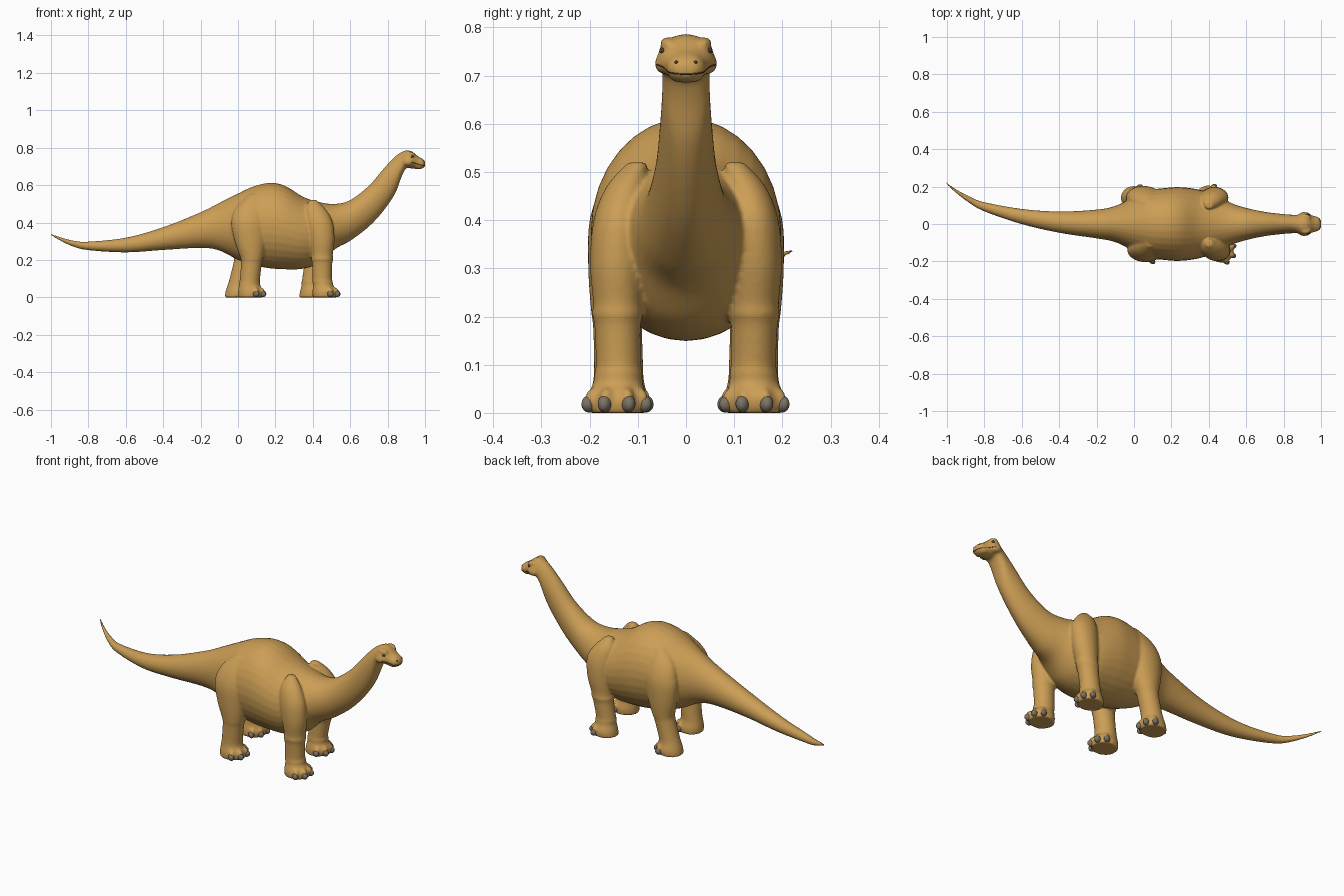
import bpy, bmesh
from math import sin, cos, pi, radians
from mathutils import Vector, Matrix
from mathutils.bvhtree import BVHTree

cube = bpy.data.objects.get("Cube")
if cube:
    bpy.data.objects.remove(cube, do_unlink=True)


def material(name, colour):
    mat = bpy.data.materials.new(name)
    mat.use_nodes = True
    mat.diffuse_color = (*colour, 1)
    mat.node_tree.nodes["Principled BSDF"].inputs["Base Color"].default_value = (*colour, 1)
    return mat


TAN = material("tan skin", (0.60, 0.34, 0.09))
GREY = material("grey claw", (0.20, 0.17, 0.13))
DARK = material("dark brown", (0.09, 0.05, 0.02))


def add_object(name, bm, mat):
    """Turn a bmesh into a smooth-shaded object."""
    bmesh.ops.recalc_face_normals(bm, faces=bm.faces)
    mesh = bpy.data.meshes.new(name)
    bm.to_mesh(mesh)
    bm.free()
    mesh.materials.append(mat)
    mesh.polygons.foreach_set("use_smooth", [True] * len(mesh.polygons))
    obj = bpy.data.objects.new(name, mesh)
    bpy.context.collection.objects.link(obj)
    return obj


def spline(stations, steps=6):
    """Smooth interpolation through a list of number tuples."""
    pts = [Vector(s) for s in stations]
    pts = [pts[0]] + pts + [pts[-1]]
    out = []
    for p, q, r, s in zip(pts, pts[1:], pts[2:], pts[3:]):
        for i in range(steps):
            t = i / steps
            out.append(0.5 * (2 * q + (r - p) * t + (2 * p - 5 * q + 4 * r - s) * t * t
                              + (3 * q - p - 3 * r + s) * t ** 3))
    return out + [pts[-1]]


def loft(bm, rings):
    """Skin a closed tube over rings of points."""
    loops = [[bm.verts.new(p) for p in ring] for ring in rings]
    for a, b in zip(loops, loops[1:]):
        for i in range(len(a)):
            j = (i + 1) % len(a)
            bm.faces.new((a[i], a[j], b[j], b[i]))
    bm.faces.new(loops[0])
    bm.faces.new(loops[-1])


def ball(bm, centre, radii, turn=0, tilt=0):
    """Ellipsoid, tilted down and turned about z."""
    m = (Matrix.Translation(centre) @ Matrix.Rotation(turn, 4, "Z")
         @ Matrix.Rotation(tilt, 4, "Y") @ Matrix.Diagonal((*radii, 1)))
    bmesh.ops.create_uvsphere(bm, u_segments=20, v_segments=12, radius=1, matrix=m)


SIDES = 32
ANGLES = [2 * pi * i / SIDES for i in range(SIDES)]

# Tail, trunk, neck and head: x, side offset, top, bottom, half width
BODY = [
    (-1.005, .22, .343, .333, .005), (-.95, .175, .323, .302, .011),
    (-.88, .13, .304, .27, .018), (-.8, .092, .298, .252, .025),
    (-.6, .04, .319, .24, .041), (-.4, .01, .375, .253, .057),
    (-.2, 0, .455, .264, .077), (-.1, 0, .505, .25, .097),
    (0, 0, .555, .2, .145), (.08, 0, .592, .172, .18),
    (.17, 0, .612, .155, .193), (.25, 0, .597, .15, .197),
    (.35, 0, .537, .153, .183), (.44, 0, .508, .185, .15),
    (.52, 0, .5, .258, .112), (.6, 0, .52, .302, .086),
    (.7, 0, .597, .378, .065), (.78, 0, .69, .465, .055),
    (.84, 0, .753, .555, .05), (.875, 0, .777, .645, .05),
    (.9, 0, .786, .69, .058), (.93, 0, .78, .688, .056),
    (.96, 0, .756, .686, .043), (.985, 0, .742, .688, .037),
    (1.001, 0, .726, .7, .02),
]
# Legs: z, x, side offset, x radius, side radius
FORELEG = [
    (0, .465, .143, .066, .061), (.03, .465, .143, .067, .062),
    (.065, .455, .141, .054, .051), (.085, .452, .14, .055, .05),
    (.1, .45, .14, .052, .047), (.18, .45, .142, .054, .048),
    (.205, .45, .142, .059, .053), (.23, .45, .142, .057, .051),
    (.31, .448, .143, .068, .056), (.4, .435, .14, .072, .052),
    (.47, .415, .125, .055, .04), (.52, .4, .1, .02, .02),
]
HINDLEG = [
    (0, .068, .14, .067, .062), (.03, .068, .14, .068, .062),
    (.065, .062, .14, .057, .053), (.1, .064, .14, .054, .051),
    (.18, .072, .142, .056, .051), (.21, .074, .143, .061, .054),
    (.3, .066, .143, .084, .06), (.4, .06, .138, .096, .062),
    (.48, .07, .12, .08, .05), (.55, .09, .09, .03, .03),
]
STEP_BACK = .072   # the left legs stand behind the right ones


def stride(side, z):
    return -STEP_BACK * max(0, 1 - z / .42) if side > 0 else 0


skin = bmesh.new()
loft(skin, [[(x, y + w * cos(a), (top + low) / 2 + (top - low) / 2 * sin(a)) for a in ANGLES]
            for x, y, top, low, w in spline(BODY)])

for leg in (FORELEG, HINDLEG):
    for side in (-1, 1):
        loft(skin, [[(x + stride(side, z) + rx * cos(a), side * y + ry * sin(a), z) for a in ANGLES]
                    for z, x, y, rx, ry in spline(leg, 5)])

# Brows, cheeks and nose fused into the head; toes fused into the feet
for side in (-1, 1):
    ball(skin, (.922, side * .038, .768), (.026, .015, .011), side * -.25, .2)
    ball(skin, (.91, side * .046, .725), (.03, .019, .022))
    ball(skin, (.98, side * .018, .727), (.016, .015, .012))
ball(skin, (.965, 0, .697), (.028, .036, .012))

CLAW_TURNS = [radians(d) for d in (-66, -24, 22, 62)]


def toes(leg):
    """Place and direction of every toe on a pair of feet."""
    _, x, y, rx, ry = leg[0]
    for side in (-1, 1):
        for a in CLAW_TURNS:
            yield (x + stride(side, 0) + rx * cos(a), side * y + ry * sin(a)), a


for leg in (FORELEG, HINDLEG):
    for (x, y), a in toes(leg):
        ball(skin, (x - .014 * cos(a), y - .012 * sin(a), .028), (.028, .017, .026), a * .6)

body = add_object("body_skin", skin, TAN)
remesh = body.modifiers.new("fuse", "REMESH")
remesh.mode = "VOXEL"
remesh.voxel_size = .006
remesh.use_smooth_shade = True
soften = body.modifiers.new("soften", "SMOOTH")
soften.iterations = 6
bpy.context.view_layer.objects.active = body
body.select_set(True)
for mod in ("fuse", "soften"):
    bpy.ops.object.modifier_apply(modifier=mod)

# Claws
for name, leg in (("front_claws", FORELEG), ("hind_claws", HINDLEG)):
    bm = bmesh.new()
    for (x, y), a in toes(leg):
        ball(bm, (x + .001 * cos(a), y + .001 * sin(a), .019), (.021, .0145, .018), a * .6, .25)
    add_object(name, bm, GREY)

# Face details sit on the finished skin
surface = BVHTree.FromPolygons([v.co for v in body.data.vertices],
                               [p.vertices[:] for p in body.data.polygons])


def on_skin(start, direction):
    hit = surface.ray_cast(Vector(start), Vector(direction))[0]
    return hit if hit else Vector(start)


eyes, nostrils = bmesh.new(), bmesh.new()
for side in (-1, 1):
    ball(eyes, on_skin((.932, side * .2, .752), (0, -side, 0)), (.009, .004, .006), side * -.4)
    ball(nostrils, on_skin((1.2, side * .02, .728), (-1, 0, 0)), (.003, .004, .003))
add_object("eyes", eyes, DARK)
add_object("nostrils", nostrils, DARK)

# Mouth line wrapped round the snout
curve = bpy.data.curves.new("mouth_line", "CURVE")
curve.dimensions = "3D"
curve.bevel_depth = .0016
line = curve.splines.new("POLY")
path = []
for i in range(41):
    a = radians(-105 + 210 * i / 40)
    out = Vector((cos(a), sin(a), 0))
    path.append(on_skin(Vector((.94, 0, .703 + .016 * (1 - cos(a)))) + out * .2, -out))
line.points.add(len(path) - 1)
for point, co in zip(line.points, path):
    point.co = (*co, 1)
curve.materials.append(DARK)
bpy.context.collection.objects.link(bpy.data.objects.new("mouth_line", curve))
